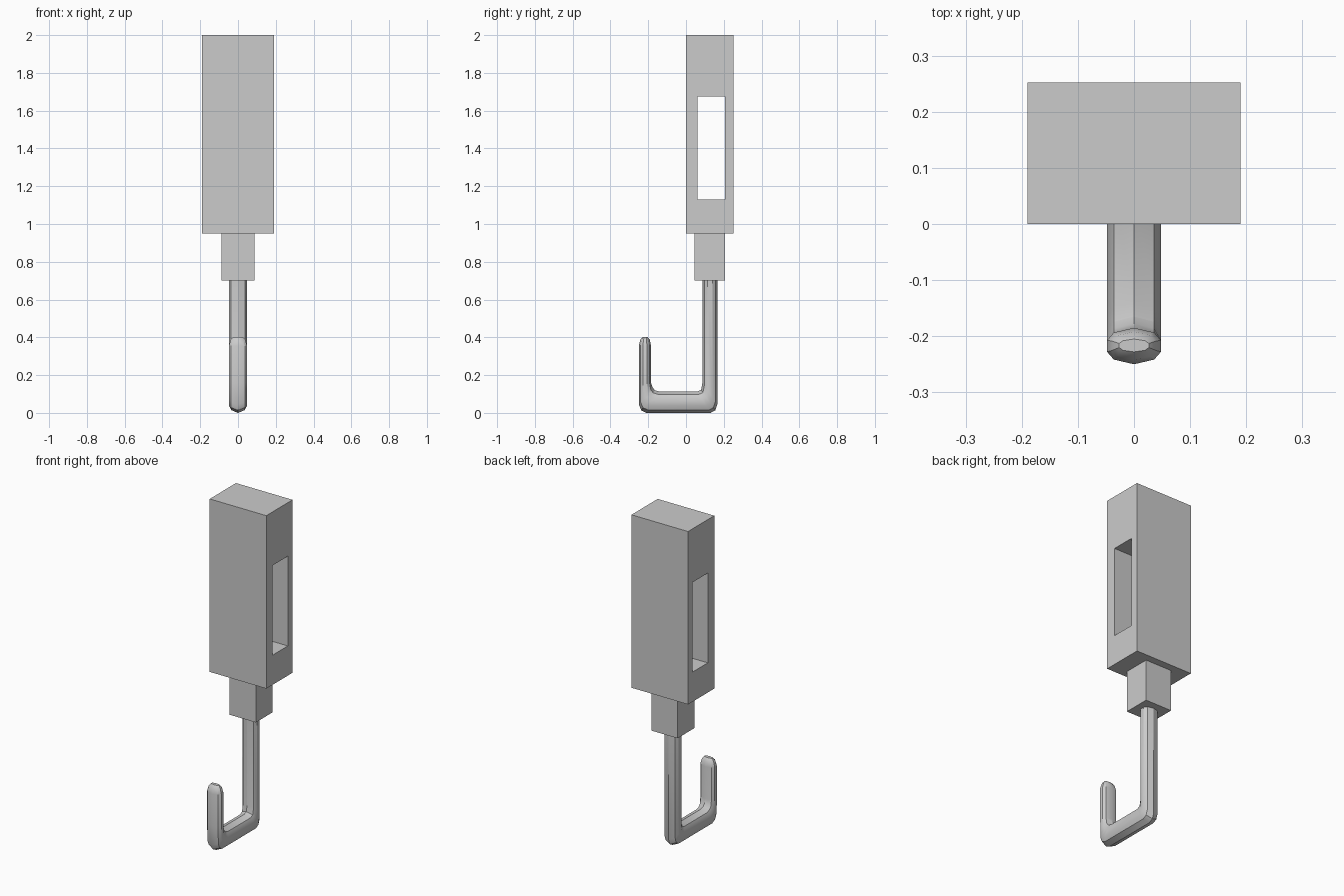
import bpy, bmesh, math
from mathutils import Vector

cube = bpy.data.objects.get("Cube")
if cube:
    bpy.data.objects.remove(cube, do_unlink=True)

grey = bpy.data.materials.new("plain grey")
grey.use_nodes = True
colour = (0.6, 0.6, 0.6, 1)
grey.diffuse_color = colour
grey.node_tree.nodes["Principled BSDF"].inputs["Base Color"].default_value = colour


def finish(name, bm):
    bmesh.ops.recalc_face_normals(bm, faces=bm.faces[:])
    mesh = bpy.data.meshes.new(name)
    bm.to_mesh(mesh)
    bm.free()
    mesh.materials.append(grey)
    obj = bpy.data.objects.new(name, mesh)
    bpy.context.collection.objects.link(obj)
    return obj


def rectangle(bm, x, y0, y1, z0, z1):
    return [bm.verts.new((x, y, z)) for y, z in ((y0, z0), (y1, z0), (y1, z1), (y0, z1))]


def bridge(bm, a, b):
    n = len(a)
    for i in range(n):
        j = (i + 1) % n
        bm.faces.new((a[i], a[j], b[j], b[i]))


# Main block with a rectangular window running through from side to side
bm = bmesh.new()
outer = [rectangle(bm, x, 0, 0.252, 0.95, 2) for x in (-0.19, 0.19)]
inner = [rectangle(bm, x, 0.062, 0.207, 1.13, 1.675) for x in (-0.19, 0.19)]
bridge(bm, *outer)
bridge(bm, *inner)
for o, i in zip(outer, inner):
    bridge(bm, o, i)
finish("windowed_block", bm)

# Square collar under the block
bm = bmesh.new()
ends = [rectangle(bm, x, 0.045, 0.207, 0.7, 0.95) for x in (-0.088, 0.088)]
bridge(bm, *ends)
for end in ends:
    bm.faces.new(end)
finish("collar", bm)

# Hook: each ring runs between an outer and an inner (y, z) point, with a width scale
rings = [
    ((-0.228, 0.402), (-0.205, 0.402), 0.55),
    ((-0.242, 0.388), (-0.192, 0.388), 0.8),
    ((-0.25, 0.355), (-0.185, 0.355), 1),
    ((-0.25, 0.16), (-0.185, 0.16), 1),
    ((-0.25, 0.045), (-0.177, 0.135), 1),
    ((-0.237, 0.014), (-0.165, 0.12), 1),
    ((-0.21, 0), (-0.14, 0.113), 1),
    ((0.13, 0), (0.06, 0.113), 1),
    ((0.155, 0.014), (0.08, 0.122), 1),
    ((0.166, 0.045), (0.087, 0.16), 1),
    ((0.166, 0.71), (0.087, 0.71), 1),
]
# Half cross-section: sideways offset, and share of the way from outer to inner
half = [(0, 0), (0.036, 0.13), (0.048, 0.34), (0.048, 0.66), (0.036, 0.87), (0, 1)]
section = half + [(-x, t) for x, t in half[-2:0:-1]]

bm = bmesh.new()
loops = []
for out, inn, scale in rings:
    a, b = Vector((0, *out)), Vector((0, *inn))
    loops.append([bm.verts.new(a.lerp(b, t) + Vector((x * scale, 0, 0))) for x, t in section])
for a, b in zip(loops, loops[1:]):
    bridge(bm, a, b)
bm.faces.new(loops[0])
bm.faces.new(loops[-1])
hook = finish("hook", bm)
bpy.context.view_layer.objects.active = hook
hook.select_set(True)
bpy.ops.object.shade_smooth_by_angle(angle=math.radians(30))
